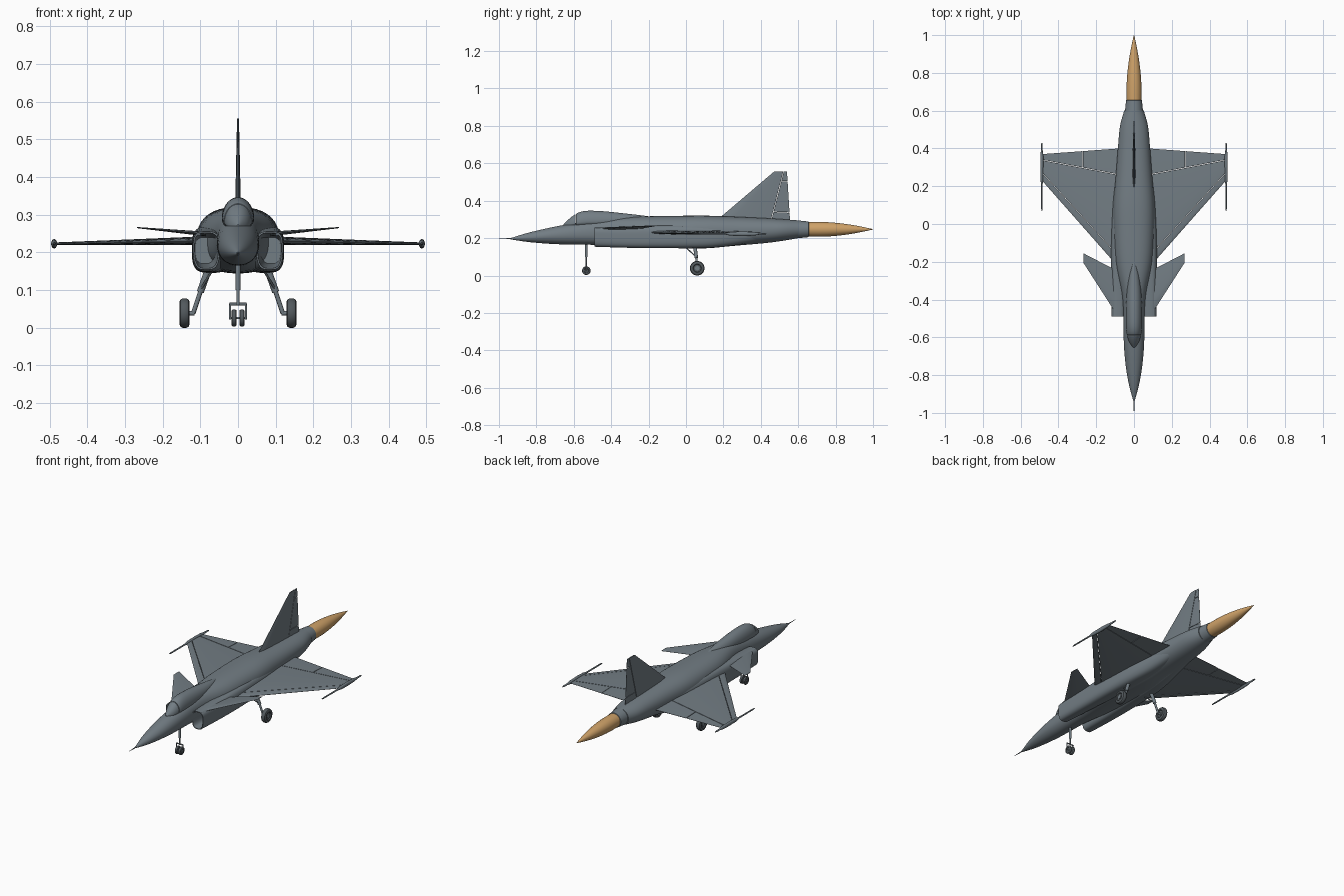
import bpy, bmesh, math
from mathutils import Vector

if "Cube" in bpy.data.objects:
    bpy.data.objects.remove(bpy.data.objects["Cube"])


def material(name, rgb):
    m = bpy.data.materials.new(name)
    m.diffuse_color = (*rgb, 1)
    m.use_nodes = True
    m.node_tree.nodes["Principled BSDF"].inputs["Base Color"].default_value = m.diffuse_color
    return m


GREY = material("airframe_grey", (0.17, 0.205, 0.23))
DARK = material("tyre_grey", (0.085, 0.1, 0.11))
FLAME = material("flame_orange", (0.62, 0.36, 0.14))


def finish(name, bm, mat):
    bmesh.ops.recalc_face_normals(bm, faces=bm.faces)
    me = bpy.data.meshes.new(name)
    bm.to_mesh(me)
    bm.free()
    me.materials.append(mat)
    ob = bpy.data.objects.new(name, me)
    bpy.context.collection.objects.link(ob)
    return ob


def bridge(name, rings, mat):
    """Skin a list of equal closed rings and cap both ends."""
    bm = bmesh.new()
    vs = [[bm.verts.new(p) for p in r] for r in rings]
    n = len(vs[0])
    for a, b in zip(vs, vs[1:]):
        for i in range(n):
            bm.faces.new((a[i], a[(i + 1) % n], b[(i + 1) % n], b[i]))
    bm.faces.new(vs[0])
    bm.faces.new(vs[-1])
    return finish(name, bm, mat)


def spline(rows, sub=4):
    """Catmull-Rom refinement of section rows."""
    out = []
    for i in range(len(rows) - 1):
        p = [rows[max(i - 1, 0)], rows[i], rows[i + 1], rows[min(i + 2, len(rows) - 1)]]
        for k in range(sub):
            t = k / sub
            out.append([0.5 * (2 * b + (c - a) * t + (2 * a - 5 * b + 4 * c - d) * t * t
                               + (3 * b - a - 3 * c + d) * t ** 3) for a, b, c, d in zip(*p)])
    return out + [list(rows[-1])]


def section(y, cx, w, top, mid, bot, e, n=40):
    """Superellipse ring with separate upper and lower heights."""
    ring = []
    for i in range(n):
        a = 2 * math.pi * (i + 0.5) / n
        c, s = math.cos(a), math.sin(a)
        h = top - mid if s > 0 else mid - bot
        ring.append((cx + w * math.copysign(abs(c) ** (2 / e), c), y,
                     mid + h * math.copysign(abs(s) ** (2 / e), s)))
    return ring


def panel(name, rl, rt, tl, tt, thick, axis, f0, f1, s0=0, s1=1):
    """Aerofoil piece between chord fractions f0..f1 (root, tip) and span s0..s1."""
    rl, rt, tl, tt = map(Vector, (rl, rt, tl, tt))
    rings = []
    for s in (s0, s1):
        le, te = rl.lerp(tl, s), rt.lerp(tt, s)
        a, b = f0[0] + (f0[1] - f0[0]) * s, f1[0] + (f1[1] - f1[0]) * s
        gap = 0.0015 / (te - le).length
        a, b = a + (gap if a > 0 else 0), b - (gap if b < 1 else 0)
        fs = [a + (b - a) * (k / 8) for k in range(9)]
        T = thick[0] + (thick[1] - thick[0]) * s
        half = [T * (1.23 * math.sqrt(f) * (1 - f) + 0.04) for f in fs]
        up = Vector(axis)
        rings.append([le.lerp(te, f) + up * h for f, h in zip(fs, half)]
                     + [le.lerp(te, f) - up * h for f, h in reversed(list(zip(fs, half)))])
    return bridge(name, rings, GREY)


def rod(name, a, b, r0, r1=None, mat=GREY, n=16):
    a, b = Vector(a), Vector(b)
    q = (b - a).to_track_quat('Z', 'Y')
    rings = []
    for p, r in ((a, r0), (b, r0 if r1 is None else r1)):
        rings.append([p + q @ Vector((r * math.cos(2 * math.pi * i / n),
                                      r * math.sin(2 * math.pi * i / n), 0)) for i in range(n)])
    return bridge(name, rings, mat)


def wheel(name, x, y, z, r, w):
    """Rounded tyre turned about the x axis, with a dished hub."""
    prof = [(-.3, .5), (-.5, .58), (-.5, .78), (-.4, .92), (-.2, 1),
            (.2, 1), (.4, .92), (.5, .78), (.5, .58), (.3, .5)]
    rings = [[(x + px * w, y + pr * r * math.cos(k * math.pi / 16), z + pr * r * math.sin(k * math.pi / 16))
              for k in range(32)] for px, pr in prof]
    bridge(name, rings, DARK)
    rod(name + "_hub", (x - w * .4, y, z), (x + w * .4, y, z), r * .3)


# Fuselage: y, centre x, half width, top, middle, bottom, squareness
body = [(-.935, 0, .004, .201, .197, .193, 2), (-.85, 0, .027, .227, .202, .180, 2),
        (-.75, 0, .044, .251, .21, .171, 2), (-.65, 0, .053, .271, .217, .166, 2.1),
        (-.55, 0, .056, .286, .222, .165, 2.2), (-.46, 0, .058, .298, .225, .163, 2.3),
        (-.36, 0, .068, .309, .225, .157, 2.4), (-.2, 0, .1, .317, .228, .15, 2.4),
        (0, 0, .110, .32, .23, .145, 2.4), (.12, 0, .108, .32, .232, .146, 2.4),
        (.25, 0, .097, .315, .235, .158, 2.3), (.42, 0, .084, .307, .24, .173, 2.2),
        (.52, 0, .074, .301, .245, .186, 2.1), (.6, 0, .052, .295, .247, .2, 2)]
bridge("fuselage", [section(*r) for r in spline(body)], GREY)
rod("nose_probe", (0, -.925, .197), (0, -1, .197), .0035, .001)

# Nozzle and exhaust flame
bridge("nozzle", [section(y, 0, r, .247 + r, .247, .247 - r, 2)
                  for y, r in ((.58, .049), (.605, .047), (.655, .042), (.658, .036))], GREY)
plume = [(.655, .039), (.72, .0395), (.79, .036), (.87, .0265), (.94, .014), (1, .001)]
bridge("exhaust_flame", [section(y, 0, r, .247 + r, .247, .247 - r, 2) for y, r in spline(plume)], FLAME)

# Canopy and windshield, split at the frame
glass = [(-.655, 0, .004, .274, .268, .26, 2), (-.625, 0, .025, .303, .272, .26, 2),
         (-.59, 0, .036, .328, .28, .26, 2), (-.54, 0, .041, .344, .287, .26, 2),
         (-.45, 0, .041, .343, .29, .26, 2), (-.35, 0, .036, .333, .293, .27, 2),
         (-.26, 0, .025, .323, .295, .28, 2), (-.2, 0, .008, .315, .3, .29, 2)]
rows = spline(glass)
bridge("windshield", [section(*r) for r in rows if r[0] < -.588], GREY)
bridge("canopy", [section(r[0] + (.003 if i == 0 else 0), 0, r[2] + .0015, r[3] + .0015, *r[4:])
                  for i, r in enumerate(q for q in rows if q[0] > -.592)], GREY)

# Fin with rudder
fin = ((0, .17, .30), (0, .557, .28), (0, .47, .555), (0, .54, .555), (.016, .005), (1, 0, 0))
F, Z, E = (.73, .73), (0, 0), (1, 1)
panel("fin", *fin, Z, F)
panel("fin_foot", *fin, F, E, 0, .2)
panel("rudder", *fin, F, E, .21, .81)
panel("fin_cap", *fin, F, E, .82, 1)

for sx, side in ((-1, "left"), (1, "right")):
    # Air intake with hollow mouth
    duct = [(-.49, .084, .035, .256, .215, .154, 3.2), (-.3, .081, .041, .263, .21, .148, 3.2),
            (-.1, .075, .047, .27, .21, .146, 3.2), (.1, .065, .049, .27, .21, .147, 3),
            (.25, .05, .047, .27, .22, .16, 2.6), (.42, .04, .035, .27, .235, .19, 2.2)]
    inner = [section(-.3, sx * .088, .025, .24, .21, .17, 3), section(-.49, sx * .084, .031, .252, .215, .158, 3.2)]
    bridge(side + "_intake", inner + [section(r[0], sx * r[1], *r[2:]) for r in spline(duct)], GREY)

    # Main wing: slat, box and two elevons
    wing = ((sx * .05, -.265, .232), (sx * .05, .402, .232), (sx * .487, .23, .223),
            (sx * .487, .37, .223), (.024, .007), (0, 0, 1))
    S, H = (.09, .3), (.78, .78)
    panel(side + "_slat", *wing, Z, S)
    panel(side + "_wing", *wing, S, H)
    panel(side + "_inner_elevon", *wing, H, E, 0, .502)
    panel(side + "_outer_elevon", *wing, H, E, .508, 1)

    # Wingtip launch rail
    rail = [(.07, .002), (.085, .004), (.21, .0045), (.24, .010), (.3, .0125), (.36, .010), (.39, .005),
            (.42, .0045), (.43, .002)]
    bridge(side + "_tip_rail", [section(y, sx * .488, min(r, .008), .223 + r, .223, .223 - r, 2, 16)
                                for y, r in rail], GREY)

    # Canard
    panel(side + "_canard", (sx * .085, -.49, .249), (sx * .085, -.25, .249), (sx * .268, -.205, .266),
          (sx * .268, -.155, .266), (.012, .003), (0, 0, 1), Z, E)
    rod(side + "_canard_pivot", (sx * .104, -.485, .25), (sx * .104, -.22, .25), .005)

    # Main landing gear
    rod(side + "_main_leg", (sx * .07, .045, .18), (sx * .1, .055, .095), .0095)
    rod(side + "_main_piston", (sx * .1, .055, .095), (sx * .119, .06, .038), .006)
    rod(side + "_main_brace", (sx * .07, .0, .15), (sx * .1, .053, .1), .003)
    rod(side + "_main_axle", (sx * .115, .06, .038), (sx * .145, .06, .04), .006)
    wheel(side + "_main_wheel", sx * .142, .06, .039, .039, .027)

    # Nose wheels and fork
    wheel(side + "_nose_wheel", sx * .0105, -.533, .026, .023, .014)
    rod(side + "_nose_fork", (sx * .021, -.533, .065), (sx * .021, -.533, .022), .003)

rod("nose_leg", (0, -.533, .18), (0, -.533, .1), .0065)
rod("nose_piston", (0, -.533, .1), (0, -.533, .06), .0045)
rod("nose_fork_bar", (-.0225, -.533, .063), (.0225, -.533, .063), .0035)
rod("nose_axle", (-.022, -.533, .026), (.022, -.533, .026), .003)

# Smooth shading with crisp edges
bpy.ops.object.select_all(action='SELECT')
bpy.context.view_layer.objects.active = bpy.context.selected_objects[0]
bpy.ops.object.shade_smooth_by_angle(angle=math.radians(32))
